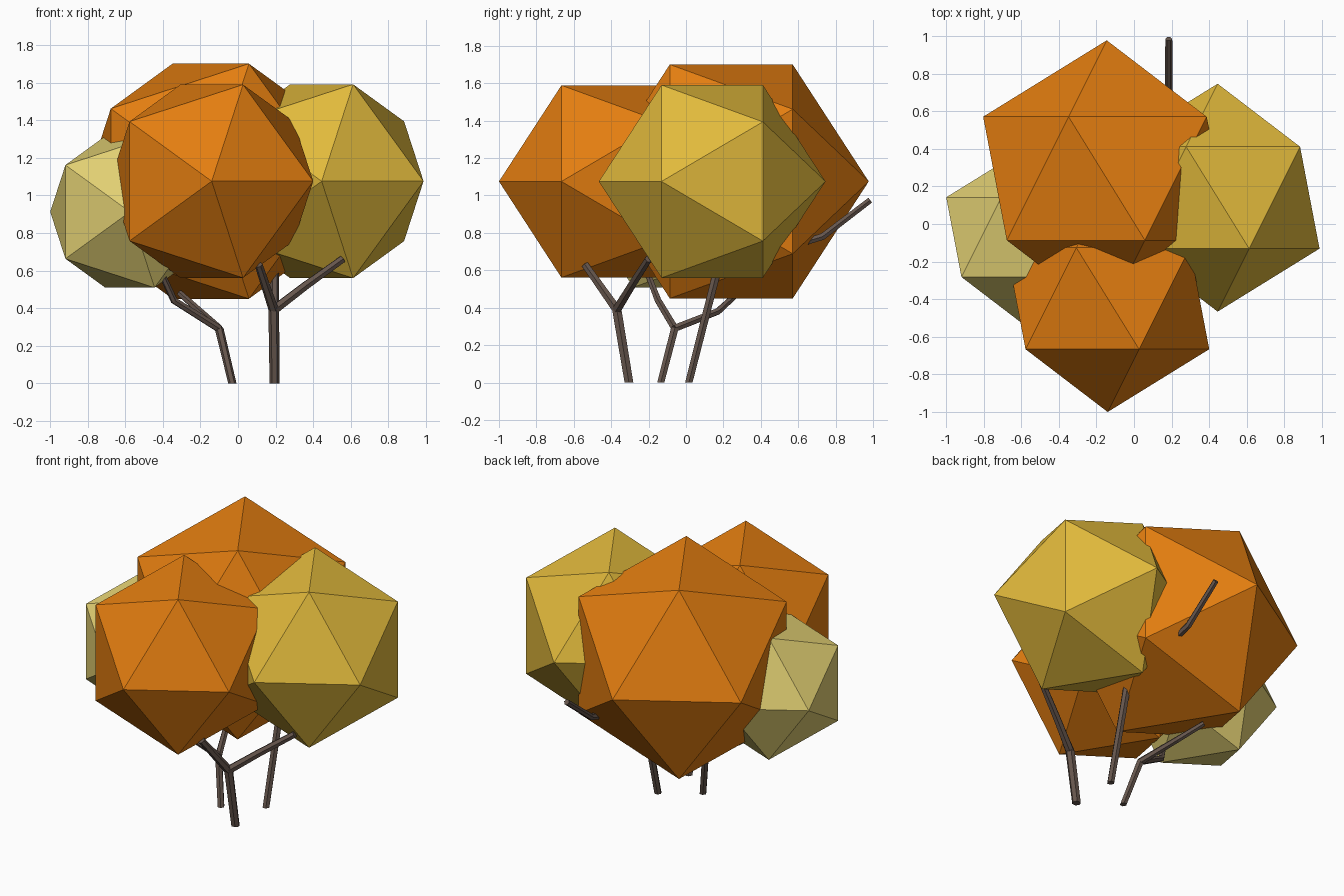
import bpy, bmesh, math
from mathutils import Vector, Matrix

if "Cube" in bpy.data.objects:
    bpy.data.objects.remove(bpy.data.objects["Cube"])


def srgb(r, g, b):
    def lin(c):
        c /= 255
        return c / 12.92 if c <= 0.04045 else ((c + 0.055) / 1.055) ** 2.4
    return (lin(r), lin(g), lin(b), 1)


def material(name, colour):
    m = bpy.data.materials.new(name)
    m.diffuse_color = srgb(*colour)
    m.use_nodes = True
    m.node_tree.nodes["Principled BSDF"].inputs["Base Color"].default_value = m.diffuse_color
    return m


ORANGE = material("autumn orange", (228, 126, 16))
YELLOW = material("golden yellow", (226, 186, 60))
PALE = material("pale straw", (226, 208, 115))
BARK = material("dark bark", (102, 86, 77))


def finish(name, bm, mat):
    bmesh.ops.recalc_face_normals(bm, faces=bm.faces)
    me = bpy.data.meshes.new(name)
    bm.to_mesh(me)
    bm.free()
    me.materials.append(mat)
    ob = bpy.data.objects.new(name, me)
    bpy.context.collection.objects.link(ob)
    return ob


def foliage(name, centre, radius, mat):
    # icosahedron with one point facing the front
    bm = bmesh.new()
    bmesh.ops.create_icosphere(
        bm, subdivisions=1, radius=radius,
        matrix=Matrix.Translation(centre) @ Matrix.Rotation(math.pi / 2, 4, 'X'))
    finish(name, bm, mat)


def limb(bm, points, r0, r1, sides=6):
    # tapering tube along a path; limbs starting on the ground get a level foot
    pts = [Vector(p) for p in points]
    n = len(pts)
    rings = []
    for i, p in enumerate(pts):
        a = (p - pts[i - 1]).normalized() if i else Vector()
        b = (pts[i + 1] - p).normalized() if i < n - 1 else Vector()
        d = (a + b).normalized()
        if i == 0 and p.z == 0:
            d = Vector((0, 0, 1))
        u = (Vector((1, 0, 0)) - d * d.x).normalized()
        v = d.cross(u)
        r = r0 + (r1 - r0) * i / (n - 1)
        rings.append([bm.verts.new(p + r * (u * math.cos(t) + v * math.sin(t)))
                      for t in (math.tau * k / sides for k in range(sides))])
    for lo, hi in zip(rings, rings[1:]):
        for k in range(sides):
            j = (k + 1) % sides
            bm.faces.new((lo[k], lo[j], hi[j], hi[k]))
    bm.faces.new(rings[0][::-1])
    bm.faces.new(rings[-1])


def stem(name, base, fork, branches, r):
    bm = bmesh.new()
    limb(bm, [base, fork], r, r * 1.05)
    for path in branches:
        limb(bm, [fork] + path, r, r * 0.8)
    finish(name, bm, BARK)


# foliage clumps
foliage("back_foliage", (-0.145, 0.242, 1.075), 0.735, ORANGE)
foliage("front_foliage", (-0.14, -0.396, 1.075), 0.604, ORANGE)
foliage("right_foliage", (0.445, 0.14, 1.075), 0.606, YELLOW)
foliage("left_foliage", (-0.575, -0.07, 0.912), 0.474, PALE)

# forked stems
stem("front_stem", (0.195, -0.305, 0), (0.19, -0.37, 0.39),
     [[(0.11, -0.54, 0.63)], [(0.36, -0.29, 0.52), (0.555, -0.2, 0.66)]], 0.027)
stem("left_stem", (-0.03, -0.135, 0), (-0.10, -0.06, 0.29),
     [[(-0.34, -0.15, 0.44), (-0.40, -0.2, 0.57)],
      [(-0.20, 0.17, 0.38), (-0.31, 0.28, 0.48)]], 0.022)
stem("back_stem", (0.195, 0.015, 0), (0.195, 0.17, 0.61),
     [[(0.185, 0.73, 0.78), (0.185, 0.985, 0.975)],
      [(0.19, -0.03, 0.92), (0.19, -0.12, 1.15)]], 0.023)
